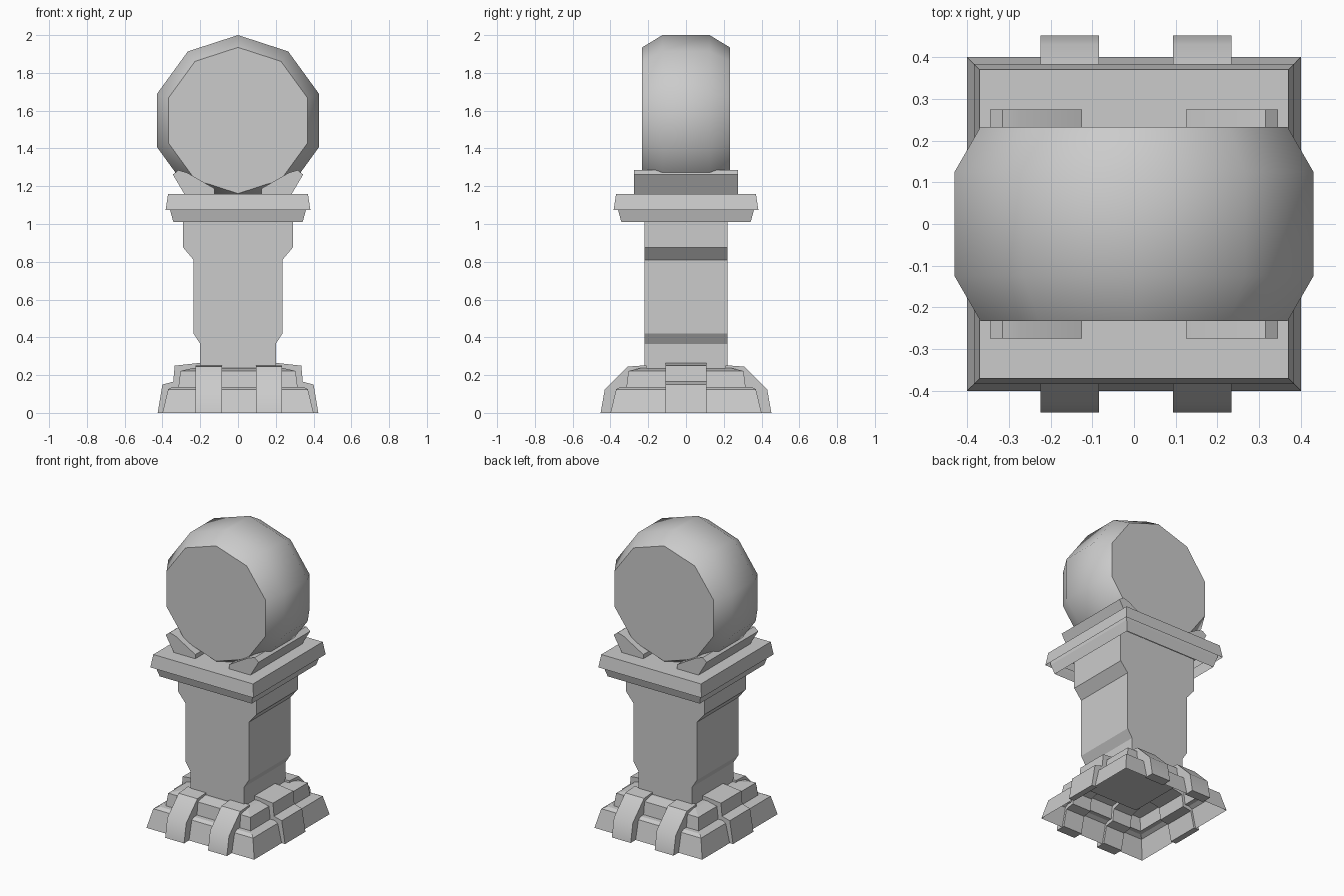
import bpy, bmesh, math
from mathutils import Matrix

cube = bpy.data.objects.get("Cube")
if cube:
    bpy.data.objects.remove(cube, do_unlink=True)

stone = bpy.data.materials.new("grey stone")
stone.use_nodes = True
GREY = (0.6, 0.6, 0.6, 1)
stone.diffuse_color = GREY
stone.node_tree.nodes["Principled BSDF"].inputs["Base Color"].default_value = GREY


def finish(name, bm, smooth=False):
    bmesh.ops.recalc_face_normals(bm, faces=bm.faces)
    mesh = bpy.data.meshes.new(name)
    for f in bm.faces:
        f.smooth = smooth
    bm.to_mesh(mesh)
    bm.free()
    if smooth:
        mesh.set_sharp_from_angle(angle=math.radians(40))
    mesh.materials.append(stone)
    obj = bpy.data.objects.new(name, mesh)
    bpy.context.collection.objects.link(obj)
    return obj


def loft(bm, rings, cap_start=False, cap_end=False):
    rows = [[bm.verts.new(p) for p in ring] for ring in rings]
    for a, b in zip(rows, rows[1:]):
        n = len(a)
        for i in range(n):
            bm.faces.new((a[i], a[(i + 1) % n], b[(i + 1) % n], b[i]))
    if cap_start:
        bm.faces.new(rows[0])
    if cap_end:
        bm.faces.new(rows[-1])


def square_steps(name, profile, close_top):
    """Stepped square moulding, open underneath; profile is (half width, z)."""
    bm = bmesh.new()
    corners = ((-1, -1), (1, -1), (1, 1), (-1, 1))
    loft(bm, [[(sx * w, sy * w, z) for sx, sy in corners] for w, z in profile],
         cap_end=close_top)
    return finish(name, bm)


def prism(name, outline, y0, y1, turn=0, smooth=False):
    """Outline in x and z, extruded along y, then turned about z."""
    bm = bmesh.new()
    loft(bm, [[(x, y, z) for x, z in outline] for y in (y0, y1)], True, True)
    bm.transform(Matrix.Rotation(math.radians(turn), 4, "Z"))
    return finish(name, bm, smooth)


# Stepped base
square_steps("base_tiers", [(0.40, 0), (0.37, 0.125), (0.345, 0.138), (0.315, 0.138),
                            (0.305, 0.222), (0.235, 0.238), (0.19, 0.238)], False)

# Straps folded over the base
side_strap = [(0.425, 0), (0.40, 0.15), (0.343, 0.165), (0.335, 0.25), (0.19, 0.266),
              (0.19, 0.22), (0.29, 0.2), (0.3, 0.12), (0.36, 0.11), (0.385, 0)]
face_strap = [(0.452, 0), (0.43, 0.125), (0.31, 0.245), (0.21, 0.252),
              (0.21, 0.22), (0.29, 0.2), (0.3, 0.12), (0.36, 0.11), (0.385, 0)]
for side, turn in (("left", 0), ("right", 180)):
    prism(side + "_strap", side_strap, -0.108, 0.108, turn, True)
for face, turn, s in (("back", 90, -1), ("front", -90, 1)):
    for side, c in (("left", 0.164), ("right", -0.154)):
        y = c * s
        prism(f"{face}_{side}_strap", face_strap, y - 0.07, y + 0.07, turn, True)

# Shaft, flaring to the sides towards the top
half = [(0.20, 0.2), (0.20, 0.365), (0.235, 0.42), (0.235, 0.81), (0.29, 0.875), (0.29, 1.1)]
prism("shaft", half + [(-x, z) for x, z in reversed(half)], -0.22, 0.22)

# Capital
square_steps("lower_capital", [(0.342, 1.01), (0.36, 1.075), (0.36, 1.1)], False)
square_steps("upper_capital", [(0.383, 1.075), (0.37, 1.16)], True)

# Wedges cradling the ball
wedge = [(0.125, 1.16), (0.125, 1.188), (0.27, 1.272), (0.315, 1.285), (0.345, 1.262), (0.285, 1.16)]
for side, turn in (("left", 0), ("right", 180)):
    prism(side + "_cradle", wedge, -0.274, 0.274, turn, True)

# Ten-sided ball with flat front and back
bm = bmesh.new()
turns = [math.tau * i / 10 for i in range(10)]
loft(bm, [[(r * math.sin(a), y, 1.548 + r * math.cos(a)) for a in turns]
          for r, y in ((0.387, -0.232), (0.452, -0.125), (0.452, 0.125), (0.387, 0.232))],
     True, True)
finish("ball", bm, True)
